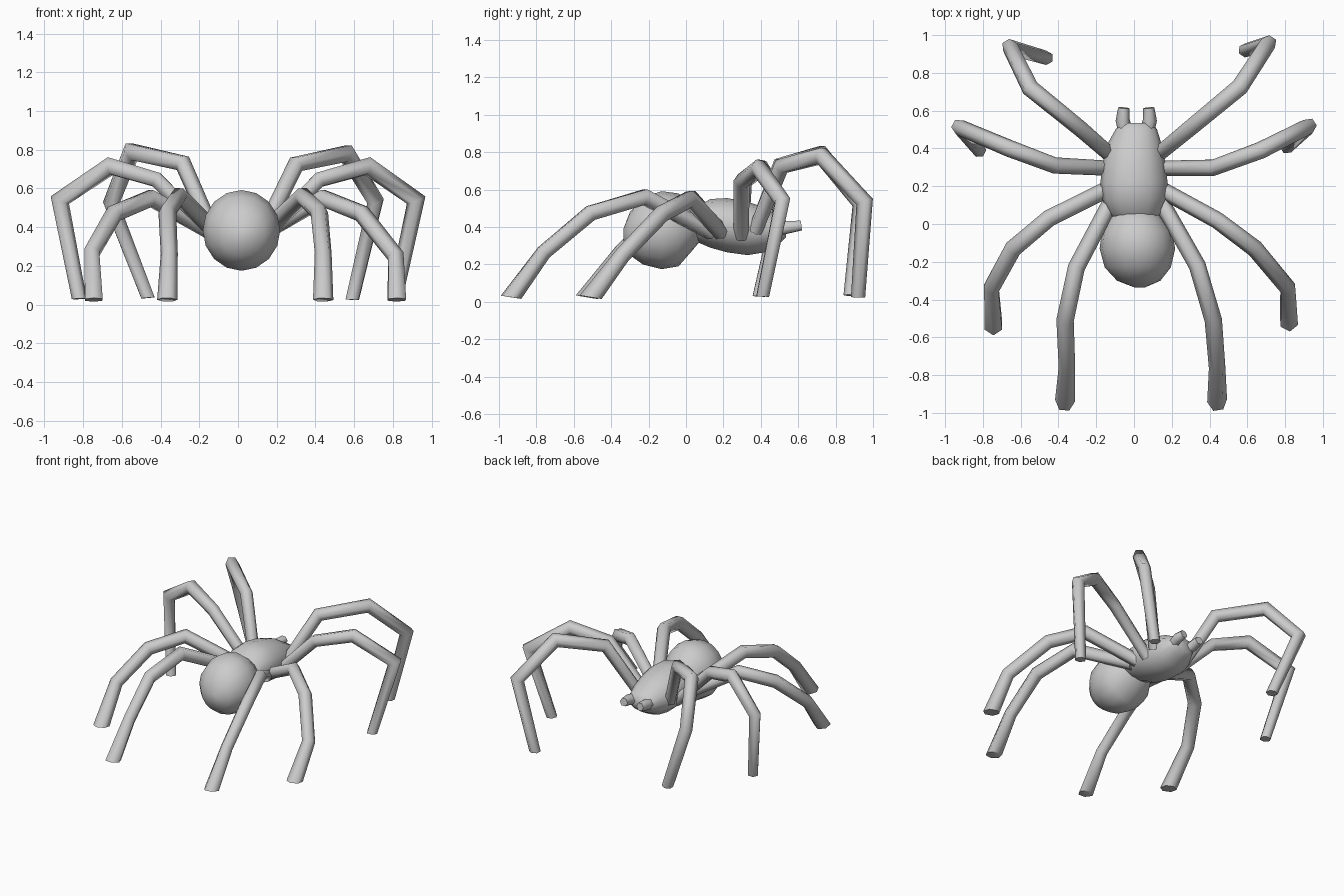
import bpy, bmesh, math
from mathutils import Vector

if "Cube" in bpy.data.objects:
    bpy.data.objects.remove(bpy.data.objects["Cube"])

grey = bpy.data.materials.new("plain grey")
grey.diffuse_color = (0.6, 0.6, 0.6, 1)
grey.use_nodes = True
grey.node_tree.nodes["Principled BSDF"].inputs["Base Color"].default_value = grey.diffuse_color


def loft(name, rings, angle=65):
    """Skin a list of equal vertex rings and cap both ends."""
    bm = bmesh.new()
    rows = [[bm.verts.new(p) for p in ring] for ring in rings]
    n = len(rows[0])
    for a, b in zip(rows, rows[1:]):
        for i in range(n):
            j = (i + 1) % n
            bm.faces.new((a[i], a[j], b[j], b[i]))
    bm.faces.new(rows[0][::-1])
    bm.faces.new(rows[-1])
    bmesh.ops.recalc_face_normals(bm, faces=bm.faces)
    mesh = bpy.data.meshes.new(name)
    bm.to_mesh(mesh)
    bm.free()
    mesh.materials.append(grey)
    ob = bpy.data.objects.new(name, mesh)
    bpy.context.collection.objects.link(ob)
    bpy.ops.object.select_all(action='DESELECT')
    ob.select_set(True)
    bpy.context.view_layer.objects.active = ob
    bpy.ops.object.shade_smooth_by_angle(angle=math.radians(angle))
    return ob


def body(name, sections, sides=12):
    """Oval sections along y: (y, centre x, bottom z, top z, half width)."""
    rings = []
    for y, cx, z0, z1, rx in sections:
        ring = []
        for i in range(sides):
            a = 2 * math.pi * i / sides
            ring.append((cx + rx * math.cos(a), y,
                         (z0 + z1) / 2 + (z1 - z0) / 2 * math.sin(a)))
        rings.append(ring)
    return loft(name, rings)


def tube(name, path, radii, sides=6, flat_end=False):
    """Sweep a polygon along a path with mitred joints."""
    pts = [Vector(p) for p in path]
    dirs = [(b - a).normalized() for a, b in zip(pts, pts[1:])]
    up = Vector((0, 0, 1))
    u = dirs[0].cross(up).normalized()
    v = u.cross(dirs[0])
    ring = [pts[0] + radii[0] * (u * math.cos(t) + v * math.sin(t))
            for t in (2 * math.pi * i / sides for i in range(sides))]
    rings = [ring]
    for k in range(1, len(pts)):
        d = dirs[k - 1]
        if k < len(dirs):
            normal = (d + dirs[k]).normalized()
        else:
            normal = (d * 0.35 - up).normalized() if flat_end else d
        grow = radii[k] / radii[k - 1]
        new = []
        for p in rings[-1]:
            off = p - pts[k - 1]
            off = (off - d * off.dot(d)) * grow
            new.append(pts[k] + off - d * (off.dot(normal) / d.dot(normal)))
        rings.append(new)
    return loft(name, rings)


# abdomen
body("abdomen", [
    (-0.335, 0.03, 0.33, 0.39, 0.03), (-0.30, 0.025, 0.25, 0.48, 0.115),
    (-0.23, 0.02, 0.20, 0.56, 0.175), (-0.13, 0.018, 0.175, 0.592, 0.2),
    (-0.04, 0.016, 0.19, 0.58, 0.185), (0.03, 0.012, 0.27, 0.53, 0.138),
    (0.08, 0.01, 0.33, 0.48, 0.09)], 16)

# thorax and head
body("thorax", [
    (0.00, 0.01, 0.35, 0.47, 0.09), (0.06, 0.005, 0.32, 0.51, 0.14),
    (0.13, 0.0, 0.29, 0.55, 0.167), (0.22, 0.0, 0.265, 0.555, 0.178),
    (0.33, 0.0, 0.25, 0.535, 0.165), (0.42, 0.002, 0.265, 0.505, 0.145),
    (0.50, 0.012, 0.31, 0.455, 0.11), (0.535, 0.013, 0.345, 0.435, 0.085)])

# mouth feelers
for side in (-1, 1):
    tube("feeler", [(0.012 + 0.05 * side, 0.46, 0.38),
                    (0.012 + 0.072 * side, 0.55, 0.40),
                    (0.012 + 0.066 * side, 0.615, 0.408)],
         [0.04, 0.037, 0.03])

# legs: hip, knee, shin, ankle, foot
thin = [0.04, 0.043, 0.046, 0.043, 0.038]
wide = [0.044, 0.045, 0.046, 0.044, 0.053]
legs = [
    ("front_leg_right", thin, [(0.13, 0.37, 0.38), (0.30, 0.51, 0.725),
     (0.56, 0.725, 0.78), (0.71, 0.955, 0.535), (0.59, 0.92, 0.025)]),
    ("front_leg_left", thin, [(-0.13, 0.37, 0.38), (-0.285, 0.505, 0.73),
     (-0.55, 0.72, 0.79), (-0.655, 0.935, 0.525), (-0.465, 0.88, 0.035)]),
    ("second_leg_right", thin, [(0.13, 0.295, 0.35), (0.42, 0.298, 0.645),
     (0.67, 0.39, 0.715), (0.92, 0.515, 0.54), (0.81, 0.41, 0.03)]),
    ("second_leg_left", thin, [(-0.13, 0.295, 0.35), (-0.42, 0.31, 0.645),
     (-0.66, 0.40, 0.715), (-0.92, 0.51, 0.54), (-0.82, 0.39, 0.03)]),
    ("third_leg_right", wide, [(0.13, 0.19, 0.37), (0.44, 0.02, 0.55),
     (0.64, -0.13, 0.47), (0.815, -0.34, 0.25), (0.82, -0.51, 0.025)]),
    ("third_leg_left", wide, [(-0.13, 0.19, 0.37), (-0.45, 0.03, 0.55),
     (-0.64, -0.13, 0.47), (-0.755, -0.34, 0.27), (-0.745, -0.53, 0.025)]),
    ("back_leg_right", wide, [(0.13, 0.14, 0.37), (0.335, -0.22, 0.56),
     (0.42, -0.51, 0.475), (0.44, -0.76, 0.265), (0.44, -0.935, 0.025)]),
    ("back_leg_left", wide, [(-0.11, 0.14, 0.37), (-0.305, -0.23, 0.56),
     (-0.365, -0.51, 0.475), (-0.355, -0.76, 0.265), (-0.365, -0.935, 0.025)]),
]
for name, radii, path in legs:
    tube(name, path, radii, 6, True)
